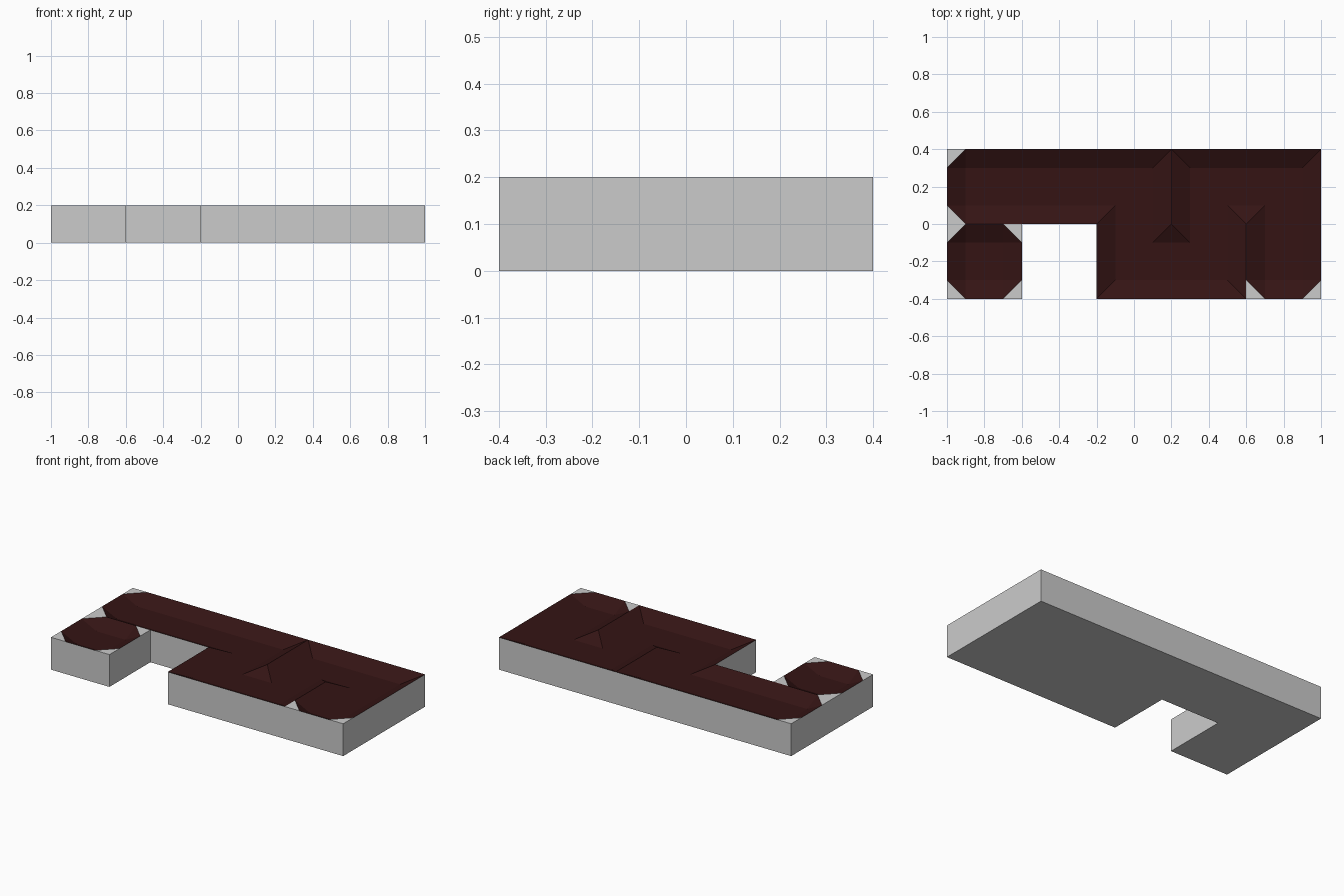
import bpy, bmesh

if "Cube" in bpy.data.objects:
    bpy.data.objects.remove(bpy.data.objects["Cube"])

U = 0.1            # grid step
TOP, FLOOR = 0.2, 0.15


def add_face(bm, pts):
    """Face from 3D points, skipping repeated neighbours."""
    clean = []
    for p in pts:
        if p not in clean:
            clean.append(p)
    if len(clean) > 2:
        return bm.faces.new([bm.verts.new(p) for p in clean])


def at(p, z):
    return (p[0] * U, p[1] * U, z)


def finish(bm, name, mat=None):
    bmesh.ops.remove_doubles(bm, verts=bm.verts, dist=0.0001)
    mesh = bpy.data.meshes.new(name)
    bm.to_mesh(mesh)
    bm.free()
    obj = bpy.data.objects.new(name, mesh)
    bpy.context.collection.objects.link(obj)
    if mat:
        mesh.materials.append(mat)
    return obj


def basin(name, ring, mat):
    """Shallow dent: ring holds (rim x, rim y, floor x, floor y)."""
    bm = bmesh.new()
    rim = [at(r[:2], TOP) for r in ring]
    low = [at(r[2:], FLOOR) for r in ring]
    for i in range(len(ring)):
        j = (i + 1) % len(ring)
        add_face(bm, [rim[i], rim[j], low[j], low[i]])
    add_face(bm, low)
    return finish(bm, name, mat)


# Slab body: walls, underside and the flat corner pieces around the basins
bm = bmesh.new()
outline = [(-10, -4), (-6, -4), (-6, 0), (-2, 0), (-2, -4), (10, -4), (10, 4), (-10, 4)]
for a, b in zip(outline, outline[1:] + outline[:1]):
    add_face(bm, [at(a, 0), at(b, 0), at(b, TOP), at(a, TOP)])
add_face(bm, [at(p, 0) for p in reversed(outline)])
corners = [(-10, 4, 1, -1), (-10, 0, 1, 1), (-10, 0, 1, -1), (-6, 0, -1, -1),
           (-10, -4, 1, 1), (-6, -4, -1, 1), (6, -4, 1, 1), (10, -4, -1, 1)]
for x, y, dx, dy in corners:
    f = add_face(bm, [at((x, y), TOP), at((x + dx, y), TOP), at((x, y + dy), TOP)])
    f.normal_update()
    if f.normal.z < 0:
        f.normal_flip()
finish(bm, "slab_body")

# Dark red sunken surfaces
dark = bpy.data.materials.new("dark_red")
dark.diffuse_color = (0.035, 0.007, 0.007, 1)
dark.use_nodes = True
dark.node_tree.nodes["Principled BSDF"].inputs["Base Color"].default_value = dark.diffuse_color

# Small octagonal basin
basin("small_basin", [
    (-9, -4, -9, -3), (-7, -4, -7, -3), (-6, -3, -7, -3), (-6, -1, -7, -1),
    (-7, 0, -7, -1), (-9, 0, -9, -1), (-10, -1, -9, -1), (-10, -3, -9, -3)], dark)

# Winding channel with two dividing ridges
basin("winding_channel", [
    (-9, 0, -9, 1), (-2, 0, -1, 1), (-2, -4, -1, -3), (6, -4, 5, -3),
    (6, 0, 5, 1), (6, 0, 7, 1), (6, -3, 7, -3), (7, -4, 7, -3),
    (9, -4, 9, -3), (10, -3, 9, -3), (10, 4, 9, 3), (2, 4, 3, 3),
    (2, 0, 3, -1), (2, 0, 1, -1), (2, 4, 1, 3), (-9, 4, -9, 3),
    (-10, 3, -9, 3), (-10, 1, -9, 1)], dark)
